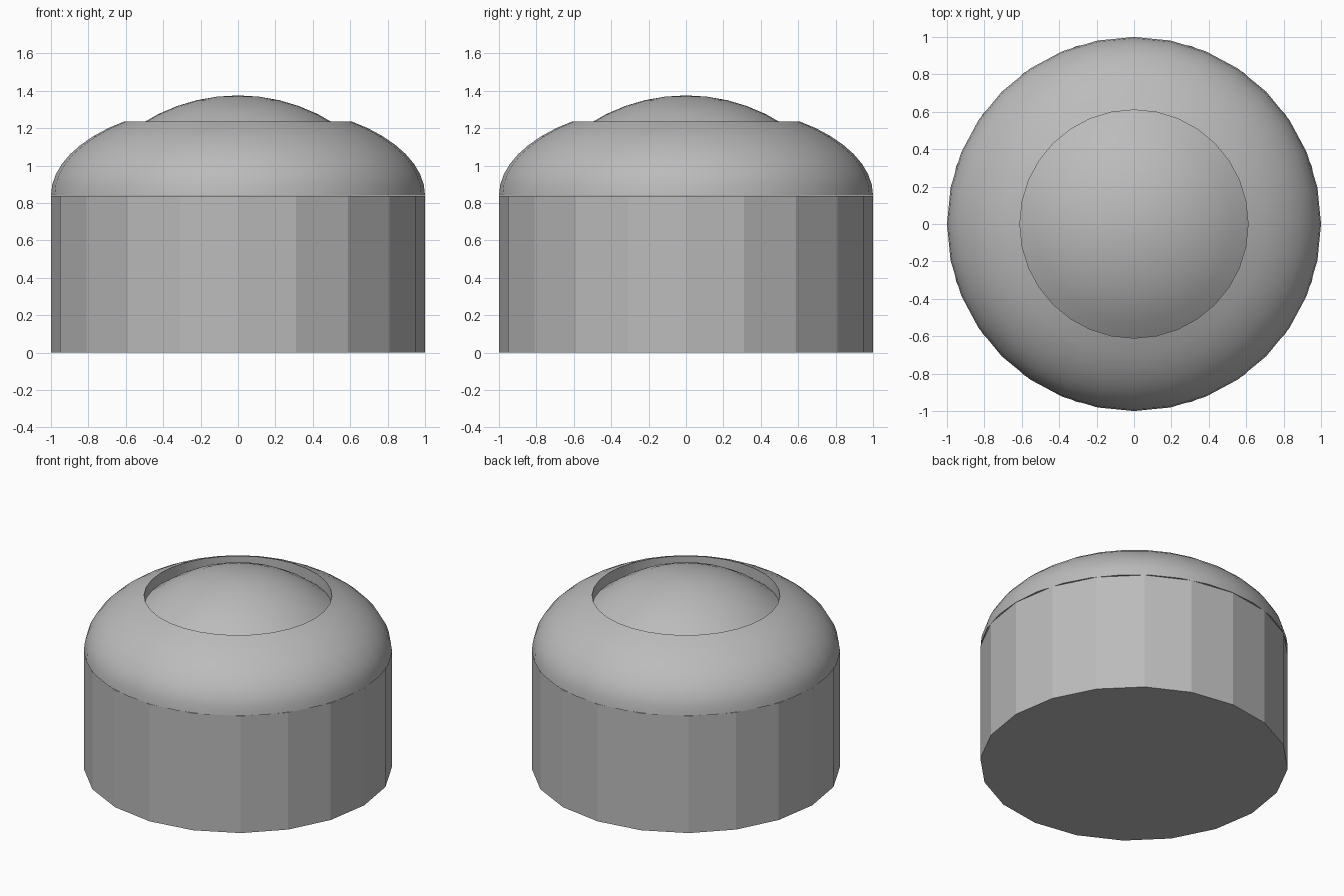
import bpy, bmesh, math

cube = bpy.data.objects.get("Cube")
if cube:
    bpy.data.objects.remove(cube, do_unlink=True)

grey = bpy.data.materials.new("plain_grey")
grey.use_nodes = True
grey.diffuse_color = (0.5, 0.5, 0.5, 1)
grey.node_tree.nodes["Principled BSDF"].inputs["Base Color"].default_value = (0.5, 0.5, 0.5, 1)


def lathe(name, profile, sides, smooth):
    """Revolve (radius, height) points around z."""
    bm = bmesh.new()
    verts = [bm.verts.new((r, 0, z)) for r, z in profile]
    edges = [bm.edges.new(pair) for pair in zip(verts, verts[1:])]
    bmesh.ops.spin(bm, geom=verts + edges, cent=(0, 0, 0), axis=(0, 0, 1),
                   angle=math.tau, steps=sides, use_duplicate=False)
    bmesh.ops.remove_doubles(bm, verts=bm.verts, dist=0.0005)
    bmesh.ops.recalc_face_normals(bm, faces=bm.faces)
    mesh = bpy.data.meshes.new(name)
    bm.to_mesh(mesh)
    bm.free()
    mesh.materials.append(grey)
    obj = bpy.data.objects.new(name, mesh)
    bpy.context.collection.objects.link(obj)
    if smooth:
        bpy.ops.object.select_all(action="DESELECT")
        obj.select_set(True)
        bpy.context.view_layer.objects.active = obj
        bpy.ops.object.shade_smooth_by_angle(angle=math.radians(30))
    return obj


BODY_TOP = 0.84
HOLE_R = 0.61
RIM_Z = 1.235

# Faceted drum body
lathe("drum_body", [(0, 0), (1, 0), (1, BODY_TOP - 0.002), (0, BODY_TOP - 0.002)], 20, False)

# Flattened round shoulder with a straight-walled opening
rim_angle = math.acos(HOLE_R)
shoulder = [(math.cos(a), BODY_TOP + 0.5 * math.sin(a))
            for a in (rim_angle * i / 8 for i in range(8))]
shoulder += [(HOLE_R, RIM_Z), (HOLE_R, BODY_TOP), (1, BODY_TOP)]
lathe("shoulder_ring", shoulder, 32, True)

# Shallow dome filling the opening
DOME_R = 0.96
DOME_TOP = 1.375
edge_angle = math.asin(HOLE_R / DOME_R)
dome = [(DOME_R * math.sin(a), DOME_TOP - DOME_R * (1 - math.cos(a)))
        for a in (edge_angle * i / 6 for i in range(7))]
lathe("centre_dome", dome, 32, True)
